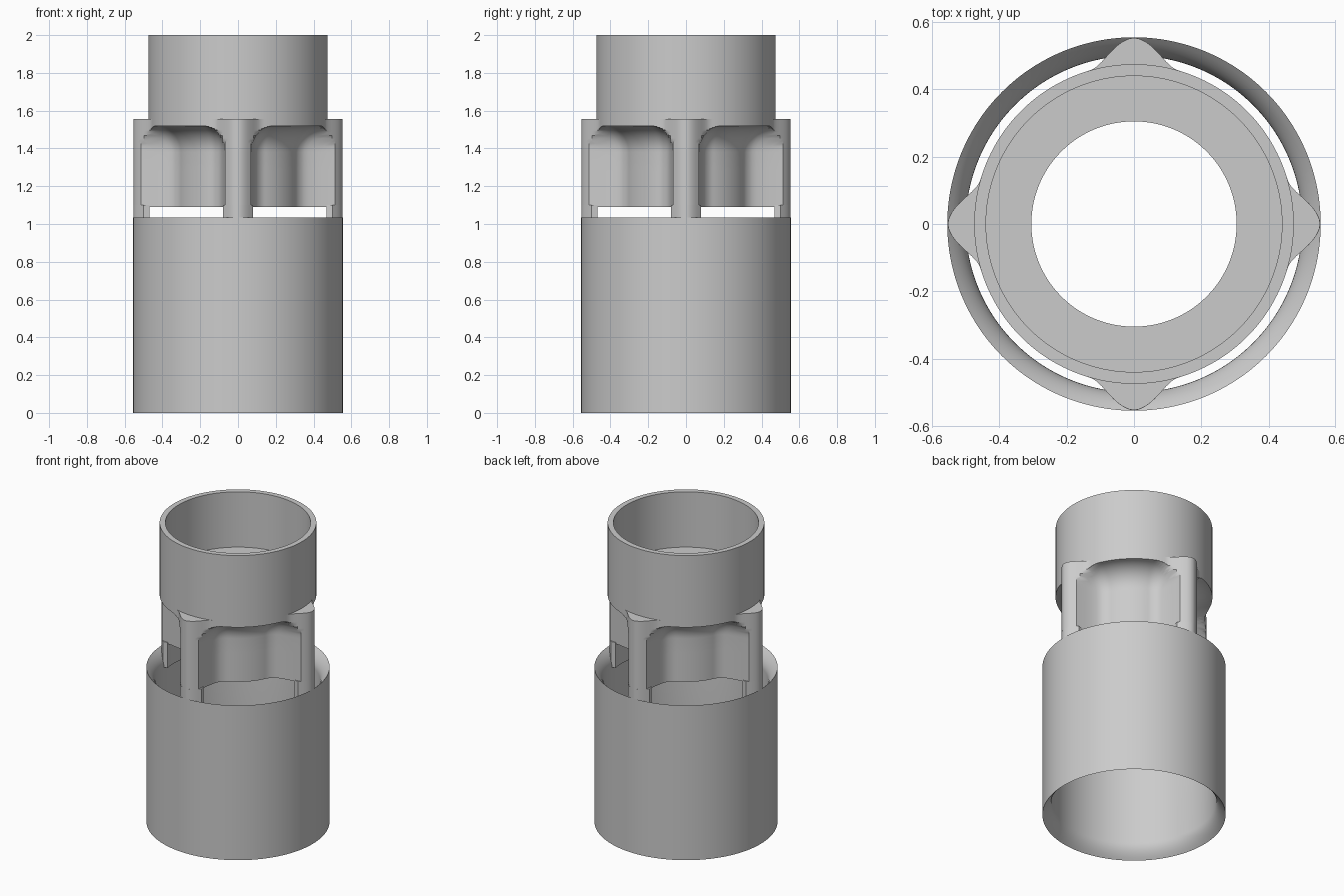
import bpy
import bmesh
from math import sin, cos, pi, radians, degrees, sqrt, hypot

cube = bpy.data.objects.get("Cube")
if cube:
    bpy.data.objects.remove(cube)

SEGMENTS = 192
WALL = 0.475        # outer radius of the upper pipe
WAIST = 0.335       # outer radius at the deepest part of each pocket
RIB_TOP = 1.555
BODY_BOTTOM = 1.09

grey = bpy.data.materials.new("plain grey")
grey.use_nodes = True
colour = (0.6, 0.6, 0.6, 1)
grey.diffuse_color = colour
grey.node_tree.nodes["Principled BSDF"].inputs["Base Color"].default_value = colour


def finish(name, bm):
    bmesh.ops.recalc_face_normals(bm, faces=bm.faces)
    mesh = bpy.data.meshes.new(name)
    bm.to_mesh(mesh)
    bm.free()
    mesh.materials.append(grey)
    obj = bpy.data.objects.new(name, mesh)
    bpy.context.collection.objects.link(obj)
    bpy.ops.object.select_all(action='DESELECT')
    obj.select_set(True)
    bpy.context.view_layer.objects.active = obj
    bpy.ops.object.shade_smooth_by_angle(angle=radians(35))
    return obj


def ring_solid(name, rows):
    """Closed solid from rows of (radius function of angle, z)."""
    bm = bmesh.new()
    rings = []
    for radius, z in rows:
        ring = []
        for i in range(SEGMENTS):
            a = 2 * pi * i / SEGMENTS
            r = radius(a)
            ring.append(bm.verts.new((r * cos(a), r * sin(a), z)))
        rings.append(ring)
    for k, low in enumerate(rings):
        high = rings[(k + 1) % len(rings)]
        for i in range(SEGMENTS):
            j = (i + 1) % SEGMENTS
            bm.faces.new((low[i], low[j], high[j], high[i]))
    return finish(name, bm)


def circle(r):
    return lambda a: r


def rib_angle(a):
    """Degrees from the nearest of the four ribs."""
    d = degrees(a) % 90
    return min(d, 90 - d)


def rib_bump(phi):
    s = min(1, abs(phi) / 16)
    return 0.0785 * (1 - s * s * (3 - 2 * s))


def body_radius(z):
    """Ribbed wall with a round-cornered pocket between each pair of ribs."""
    def radius(a):
        phi = rib_angle(a)
        across = max(0, (45 - phi - 20) / 17)
        up = max(0, (z - 1.38) / 0.14)
        u = min(1, hypot(across, up))
        pocket = WAIST + (WALL - WAIST) * (1 - sqrt(1 - u * u))
        return pocket + rib_bump(phi)
    return radius


# Lower sleeve, with its bore flared at both ends
sleeve = [(0.555, 0), (0.555, 1.035)]
flare = [(0.5 + 0.055 * (k / 8) ** 2, 0.1 * (1 - k / 8)) for k in range(8)]
sleeve += [(r, 1.035 - z) for r, z in reversed(flare)]
sleeve += flare
ring_solid("lower_sleeve", [(circle(r), z) for r, z in sleeve])

# Upper pipe, inner ledge and pocketed nozzle body
heights = [BODY_BOTTOM, 1.18, 1.28]
heights += [1.38 + 0.14 * sin(pi / 2 * k / 14) for k in range(15)]
heights.append(RIB_TOP)
rows = [(body_radius(z), z) for z in heights]
rows += [(circle(r), z) for r, z in
         [(WALL, RIB_TOP), (WALL, 2), (0.44, 2), (0.44, 1.63),
          (0.305, 1.63), (0.305, BODY_BOTTOM)]]
ring_solid("upper_pipe_and_nozzle", rows)

# Four legs continuing the ribs down into the sleeve
for n, side in enumerate(("left", "back", "right", "front")):
    bm = bmesh.new()
    steps = [-9 + 18 * k / 16 for k in range(17)]
    outline = [(WALL + rib_bump(p), p) for p in steps]
    outline += [(WALL, p) for p in reversed(steps)]
    verts = []
    for r, p in outline:
        a = radians(p) + n * pi / 2
        verts.append(bm.verts.new((r * cos(a), r * sin(a), 0.93)))
    base = bm.faces.new(verts)
    top = bmesh.ops.extrude_face_region(bm, geom=[base])
    moved = [g for g in top["geom"] if isinstance(g, bmesh.types.BMVert)]
    bmesh.ops.translate(bm, verts=moved, vec=(0, 0, BODY_BOTTOM + 0.01 - 0.93))
    finish(side + "_leg", bm)
